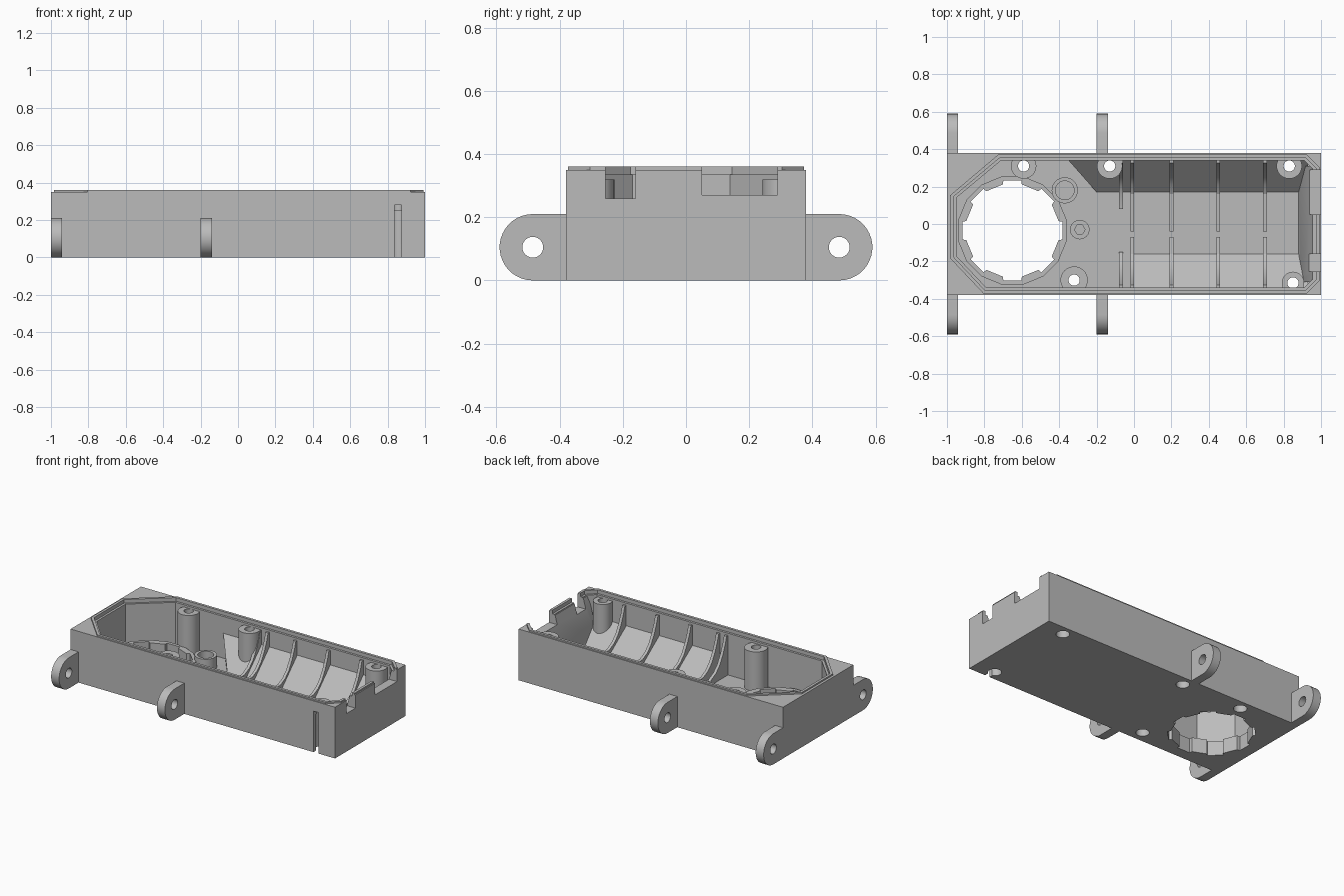
import bpy, bmesh, math
from mathutils import Vector

if "Cube" in bpy.data.objects:
    bpy.data.objects.remove(bpy.data.objects["Cube"])

grey = bpy.data.materials.new("plain grey")
grey.use_nodes = True
grey.diffuse_color = (0.5, 0.5, 0.5, 1)
grey.node_tree.nodes["Principled BSDF"].inputs["Base Color"].default_value = (0.5, 0.5, 0.5, 1)


def prism(name, pts, axis, lo, hi):
    """Extrude a 2D profile along an axis: x -> (y, z), y -> (x, z), z -> (x, y)."""
    place = {"x": lambda a, b, t: (t, a, b),
             "y": lambda a, b, t: (a, t, b),
             "z": lambda a, b, t: (a, b, t)}[axis]
    bm = bmesh.new()
    low = [bm.verts.new(place(a, b, lo)) for a, b in pts]
    high = [bm.verts.new(place(a, b, hi)) for a, b in pts]
    bm.faces.new(low)
    bm.faces.new(high)
    for i in range(len(pts)):
        j = (i + 1) % len(pts)
        bm.faces.new((low[i], low[j], high[j], high[i]))
    bmesh.ops.recalc_face_normals(bm, faces=bm.faces)
    mesh = bpy.data.meshes.new(name)
    bm.to_mesh(mesh)
    bm.free()
    obj = bpy.data.objects.new(name, mesh)
    bpy.context.collection.objects.link(obj)
    mesh.materials.append(grey)
    return obj


def circle(cx, cy, r, n=32, start=0.0, sweep=math.tau):
    steps = n if sweep == math.tau else n - 1
    return [(cx + r * math.cos(start + sweep * i / steps),
             cy + r * math.sin(start + sweep * i / steps)) for i in range(n)]


def rect(x0, x1, y0, y1):
    return [(x0, y0), (x1, y0), (x1, y1), (x0, y1)]


def outline(d):
    """Cavity outline with cut corners, grown outward by d."""
    c = 0.41 * d
    return [(-0.95 - d, -0.17 - c), (-0.79 - c, -0.34 - d), (0.91 + c, -0.34 - d),
            (0.96 + d, -0.29 - c), (0.96 + d, 0.29 + c), (0.91 + c, 0.34 + d),
            (-0.71 - c, 0.34 + d), (-0.95 - d, 0.14 + c)]


def carve(obj, cutters):
    bpy.context.view_layer.objects.active = obj
    for cutter in cutters:
        mod = obj.modifiers.new("cut", "BOOLEAN")
        mod.operation = "DIFFERENCE"
        mod.solver = "EXACT"
        mod.object = cutter
        bpy.ops.object.modifier_apply(modifier=mod.name)


FLOOR = 0.05
parts = []

# Tray body and raised rim
body = prism("tray_body", rect(-1, 1, -0.38, 0.38), "z", 0, 0.35)
rim = prism("raised_rim", outline(0.033), "z", 0.345, 0.36)
cavity = prism("cavity_cutter", outline(0), "z", FLOOR, 0.6)
rebate = prism("rebate_cutter", outline(0.015), "z", 0.335, 0.6)
carve(body, [cavity, rebate])
carve(rim, [rebate])
parts += [body, rim]

# Sloping inner walls of the long compartment
rear = prism("rear_slope", [(0.17, 0.04), (0.36, 0.04), (0.36, 0.22), (0.34, 0.22), (0.17, FLOOR)],
             "x", -0.2, 0.93)
for v in rear.data.vertices:
    if v.co.x < 0 and v.co.y > 0.3:
        v.co.x -= 0.15
front = prism("front_slope", [(-0.16, 0.04), (-0.36, 0.04), (-0.36, 0.18), (-0.34, 0.18), (-0.16, FLOOR)],
              "x", 0, 0.93)
end = prism("end_slope", [(0.88, 0.04), (0.97, 0.04), (0.97, 0.33), (0.955, 0.33), (0.88, FLOOR)],
            "y", -0.31, 0.31)
parts += [rear, front, end]


# Curved ribs rising up both long walls
def rib(name, x, side, inner):
    profile = [(inner, 0.04), (0.35, 0.04), (0.35, 0.32), (0.325, 0.32), (0.31, 0.27),
               (0.285, 0.21), (0.25, 0.15), (0.21, 0.11), (0.16, 0.085), (inner, 0.075)]
    prism(name, [(side * y, z) for y, z in profile], "x", x - 0.01, x + 0.01)


for i, x in enumerate((-0.01, 0.2, 0.45, 0.7)):
    rib(f"rear_rib_{i + 1}", x, 1, -0.04)
    rib(f"front_rib_{i + 1}", x, -1, 0.07)
rib("rear_short_rib", -0.07, 1, 0.08)
rib("front_short_rib", -0.07, -1, 0.15)

# Screw posts with a through hole and a counterbore underneath
drills = []
for i, (x, y, r) in enumerate(((-0.59, 0.31, 0.068), (-0.13, 0.31, 0.068), (0.83, 0.31, 0.068),
                               (-0.32, -0.3, 0.073), (0.85, -0.315, 0.06))):
    parts.append(prism(f"screw_post_{i + 1}", circle(x, y, r), "z", 0.03, 0.32))
    drills.append(prism("hole_cutter", circle(x, y, 0.03, 24), "z", -0.1, 0.332))
    drills.append(prism("counterbore_cutter", circle(x, y, 0.042, 24), "z", -0.1, 0.25))

# Small shaft bosses on the floor
for name, x, y, r, hole, sides, top in (("large_boss", -0.37, 0.18, 0.07, 0.05, 32, 0.13),
                                        ("small_boss", -0.29, -0.03, 0.052, 0.028, 6, 0.11)):
    boss = prism(name, circle(x, y, r), "z", 0.03, top)
    socket = prism("socket_cutter", circle(x, y, hole, sides), "z", 0.065, 0.5)
    carve(boss, [socket])
    bpy.data.objects.remove(socket)

# Notched round opening with a faceted collar
HX, HY = -0.65, -0.035
collar = prism("opening_collar", circle(HX, HY, 0.295, 16, math.pi / 16), "z", 0.03, 0.1)
notched = []
for i in range(8):
    mid = i * math.tau / 8
    for offset, r in ((-0.2, 0.252), (-0.18, 0.272), (0.18, 0.272), (0.2, 0.252)):
        notched.append((HX + r * math.cos(mid + offset), HY + r * math.sin(mid + offset)))
drills.append(prism("opening_cutter", notched, "z", -0.1, 0.2))
parts.append(collar)

# Cable notches in the end wall and the slot in the front wall
drills += [
    prism("narrow_notch_cutter", rect(-0.255, -0.16, 0.26, 0.5), "x", 0.92, 1.1),
    prism("wide_notch_cutter", rect(0.05, 0.29, 0.27, 0.5), "x", 0.92, 1.1),
    prism("front_slot_cutter", rect(0.837, 0.873, -0.1, 0.28), "y", -0.5, -0.33),
]


def bounds(obj):
    cos = [v.co for v in obj.data.vertices]
    return (Vector(min(c[k] for c in cos) for k in range(3)),
            Vector(max(c[k] for c in cos) for k in range(3)))


for part in parts:
    for drill in drills:
        (a0, a1), (b0, b1) = bounds(part), bounds(drill)
        if all(a0[k] < b1[k] and b0[k] < a1[k] for k in range(3)):
            carve(part, [drill])
for cutter in drills + [cavity, rebate]:
    bpy.data.objects.remove(cutter)

# Rounded mounting ears on both long sides
for side, word in ((1, "rear"), (-1, "front")):
    for x, place in ((-1, "end"), (-0.2, "middle")):
        arc = circle(0.485, 0.105, 0.105, 20, -math.pi / 2, math.pi)
        profile = [(0.375, 0.0)] + arc + [(0.375, 0.21)]
        ear = prism(f"{word}_{place}_ear", [(side * y, z) for y, z in profile], "x", x, x + 0.06)
        pin = prism("pin_cutter", circle(side * 0.485, 0.105, 0.033, 24), "x", x - 0.1, x + 0.2)
        carve(ear, [pin])
        bpy.data.objects.remove(pin)

# Smooth the round faces and keep the edges crisp
bpy.ops.object.select_all(action="DESELECT")
for obj in bpy.context.collection.objects:
    if obj.type == "MESH" and grey.name in obj.data.materials:
        obj.select_set(True)
        bpy.context.view_layer.objects.active = obj
bpy.ops.object.shade_smooth_by_angle(angle=math.radians(20))
